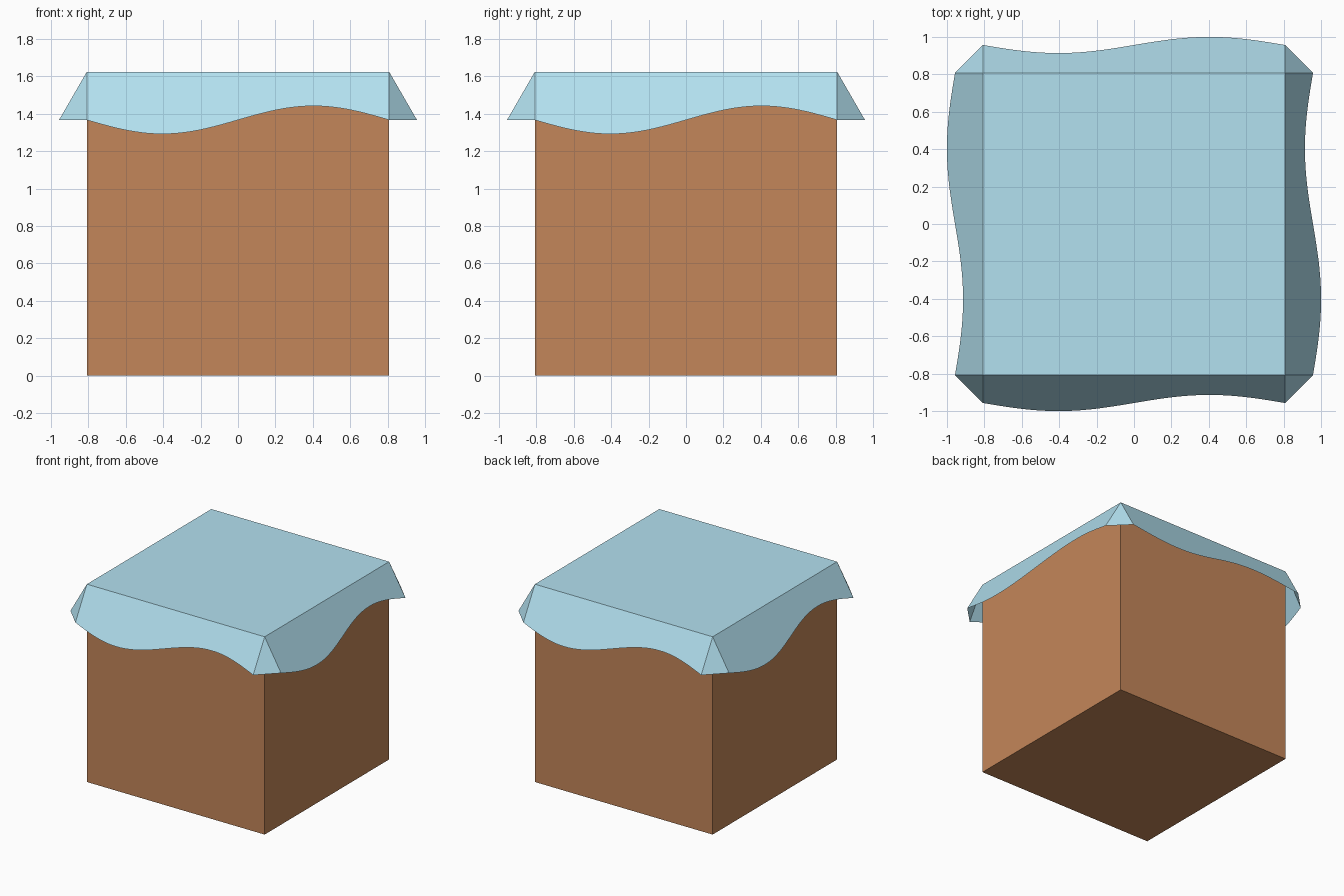
import bpy, bmesh, math
from mathutils import Matrix

if "Cube" in bpy.data.objects:
    bpy.data.objects.remove(bpy.data.objects["Cube"])

HALF, TOP = 0.808, 1.625       # half width of the box, height of the cloth
OUT, DROP = 0.149, 0.258       # flap overhang and drop at its ends (30 degree flare)
WAVE = 0.29                    # wave depth as a share of the flap length
STEPS = 40


def add_object(name, bm, color):
    mesh = bpy.data.meshes.new(name)
    bm.to_mesh(mesh)
    bm.free()
    mat = bpy.data.materials.new(name + "_material")
    mat.diffuse_color = (*color, 1)
    mat.use_nodes = True
    mat.node_tree.nodes["Principled BSDF"].inputs["Base Color"].default_value = mat.diffuse_color
    mesh.materials.append(mat)
    obj = bpy.data.objects.new(name, mesh)
    bpy.context.collection.objects.link(obj)
    return obj


# Box body
bm = bmesh.new()
size = 2 * HALF
bmesh.ops.create_cube(bm, size=size, matrix=Matrix.Translation((0, 0, HALF)))
add_object("box", bm, (0.55, 0.24, 0.10))

# Cloth: flat top, four wavy flaps and four corner gussets
bm = bmesh.new()
bm.faces.new([bm.verts.new((x * HALF, y * HALF, TOP))
              for x, y in ((-1, -1), (1, -1), (1, 1), (-1, 1))])
for side in range(4):
    turn = Matrix.Rotation(side * math.pi / 2, 3, 'Z')

    def vert(x, y, z):
        co = turn @ Matrix.Identity(3).col[0] * x + turn.col[1] * y
        co.z = z
        return bm.verts.new(co)

    # Flap with one full wave along its lower edge
    hinge, hem = [], []
    for i in range(STEPS + 1):
        t = i / STEPS
        x = (2 * t - 1) * HALF
        reach = 1 + WAVE * math.sin(2 * math.pi * t)
        hinge.append(vert(x, -HALF, TOP))
        hem.append(vert(x, -HALF - OUT * reach, TOP - DROP * reach))
    for i in range(STEPS):
        bm.faces.new((hinge[i], hem[i], hem[i + 1], hinge[i + 1]))
    # Gusset joining this flap to the next
    bm.faces.new((hinge[-1], hem[-1], vert(HALF + OUT, -HALF, TOP - DROP)))
bmesh.ops.remove_doubles(bm, verts=bm.verts, dist=0.0005)
add_object("cloth_cover", bm, (0.45, 0.75, 0.87))
